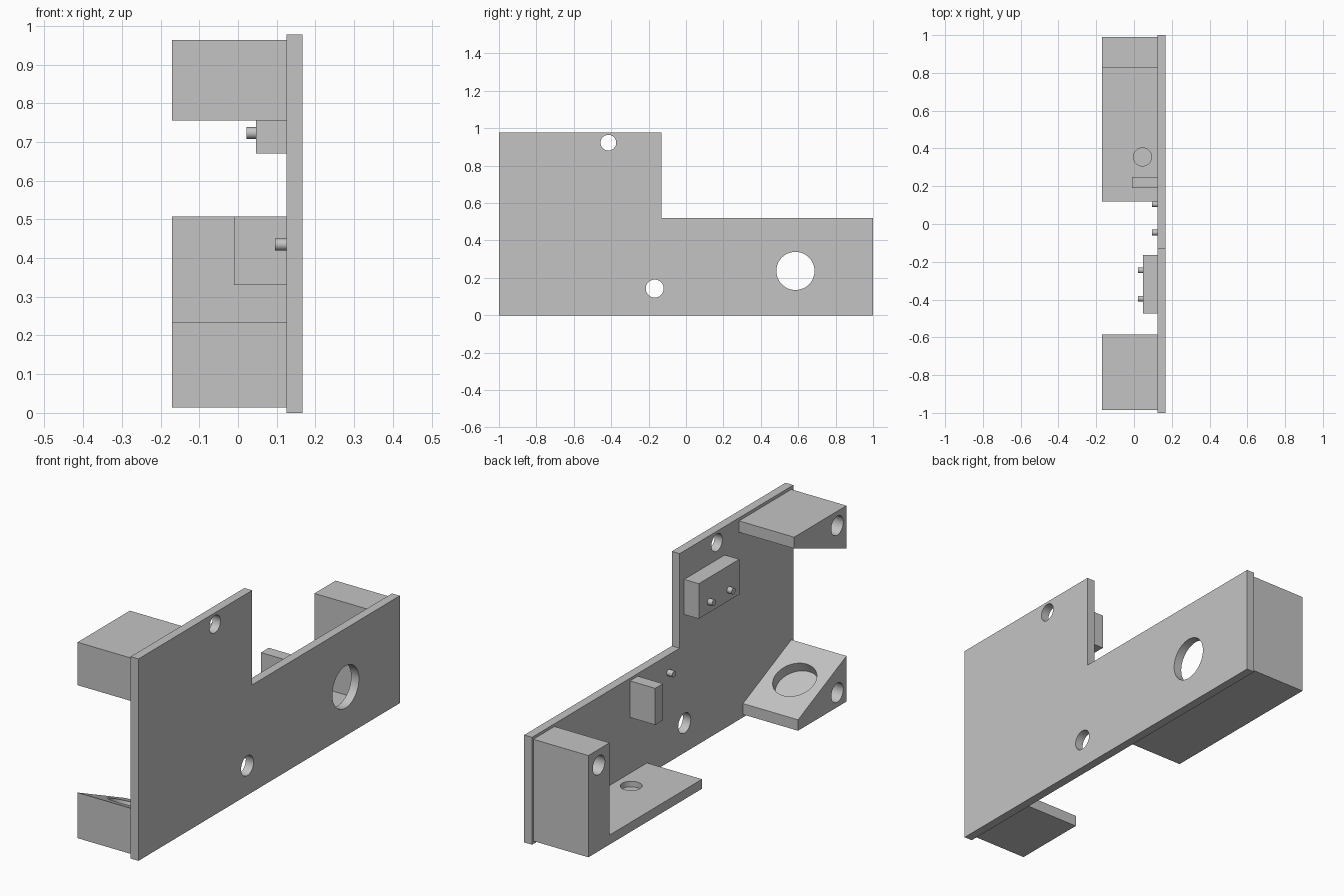
import bpy, bmesh, math
from mathutils import Vector

cube = bpy.data.objects.get("Cube")
if cube:
    bpy.data.objects.remove(cube, do_unlink=True)

GREY = (0.55, 0.55, 0.55, 1.0)
grey = bpy.data.materials.new("plain grey")
grey.use_nodes = True
grey.diffuse_color = GREY
grey.node_tree.nodes["Principled BSDF"].inputs["Base Color"].default_value = GREY

OUTER, INNER, FACE = -0.17, 0.125, 0.167   # bracket ends, plate back, plate face


def add_object(name, bm):
    bmesh.ops.recalc_face_normals(bm, faces=bm.faces)
    mesh = bpy.data.meshes.new(name)
    bm.to_mesh(mesh)
    bm.free()
    mesh.materials.append(grey)
    obj = bpy.data.objects.new(name, mesh)
    bpy.context.scene.collection.objects.link(obj)
    return obj


def extrude_x(name, profile, x0, x1):
    """Extrude a (y, z) outline along x."""
    bm = bmesh.new()
    face = bm.faces.new([bm.verts.new((x0, y, z)) for y, z in profile])
    result = bmesh.ops.extrude_face_region(bm, geom=[face])
    moved = [v for v in result["geom"] if isinstance(v, bmesh.types.BMVert)]
    bmesh.ops.translate(bm, verts=moved, vec=(x1 - x0, 0, 0))
    return add_object(name, bm)


def box(name, x0, x1, y0, y1, z0, z1):
    return extrude_x(name, [(y0, z0), (y1, z0), (y1, z1), (y0, z1)], x0, x1)


def cylinder(name, start, end, radius, sides=48):
    start, end = Vector(start), Vector(end)
    axis = end - start
    bm = bmesh.new()
    bmesh.ops.create_cone(bm, cap_ends=True, segments=sides, radius1=radius,
                          radius2=radius, depth=axis.length)
    bm.transform(axis.to_track_quat('Z', 'Y').to_matrix().to_4x4())
    bmesh.ops.translate(bm, verts=bm.verts, vec=(start + end) / 2)
    return add_object(name, bm)


def smooth(obj):
    obj.data.shade_smooth()
    obj.data.set_sharp_from_angle(angle=math.radians(30))


def drill(obj, start, end, radius):
    """Bore a round hole and keep only the finished mesh."""
    cutter = cylinder("hole_cutter", start, end, radius)
    cutter.hide_render = True
    mod = obj.modifiers.new("hole", 'BOOLEAN')
    mod.operation = 'DIFFERENCE'
    mod.solver = 'EXACT'
    mod.object = cutter
    bpy.context.view_layer.update()
    graph = bpy.context.evaluated_depsgraph_get()
    mesh = bpy.data.meshes.new_from_object(obj.evaluated_get(graph))
    obj.modifiers.clear()
    obj.data = mesh
    bpy.data.objects.remove(cutter, do_unlink=True)
    smooth(obj)


def side_hole(obj, y, z, radius=0.046):
    drill(obj, (OUTER - 0.05, y, z), (INNER - 0.005, y, z), radius)


# L-shaped base plate with three through holes
plate = extrude_x("base_plate", [(-1, 0), (1, 0), (1, 0.52), (-0.13, 0.52),
                                 (-0.13, 0.978), (-1, 0.978)], INNER, FACE)
for y, z, r in ((-0.415, 0.923, 0.042), (-0.167, 0.143, 0.048), (0.585, 0.237, 0.102)):
    drill(plate, (INNER - 0.1, y, z), (FACE + 0.1, y, z), r)

# Upper front wedge, sloping underneath
upper = extrude_x("upper_wedge", [(-0.985, 0.963), (-0.585, 0.963),
                                  (-0.585, 0.908), (-0.985, 0.755)], OUTER, INNER)
side_hole(upper, -0.915, 0.893)

# Lower front wedge with a round pocket square to its slope
lower = extrude_x("lower_wedge", [(-0.985, 0.014), (-0.615, 0.014),
                                  (-0.615, 0.067), (-0.985, 0.235)], OUTER, INNER)
side_hole(lower, -0.915, 0.084)
normal = Vector((0, 0.168, 0.37)).normalized()
centre = Vector(((OUTER + INNER) / 2, -0.8, 0.151))
drill(lower, centre - normal * 0.05, centre + normal * 0.1, 0.1)

# Rear bracket: upright block and low shelf
rear = extrude_x("rear_bracket", [(0.12, 0.014), (0.99, 0.014), (0.99, 0.507),
                                  (0.828, 0.507), (0.828, 0.06), (0.12, 0.06)],
                 OUTER, INNER)
side_hole(rear, 0.91, 0.43)
drill(rear, (0.045, 0.355, 0.033), (0.045, 0.355, 0.15), 0.048)

# Small blocks on the inside of the plate
box("stop_block", -0.01, INNER, 0.19, 0.25, 0.33, 0.507)
box("pin_block", 0.047, INNER, -0.475, -0.165, 0.67, 0.84)

# Locating pins
for name, y, z, base in (("plate_pin_rear", 0.105, 0.435, INNER),
                         ("plate_pin_front", -0.045, 0.435, INNER),
                         ("block_pin_rear", -0.245, 0.723, 0.047),
                         ("block_pin_front", -0.395, 0.723, 0.047)):
    tip = base - (0.03 if base == INNER else 0.025)
    smooth(cylinder(name, (tip, y, z), (base, y, z), 0.015, 24))
